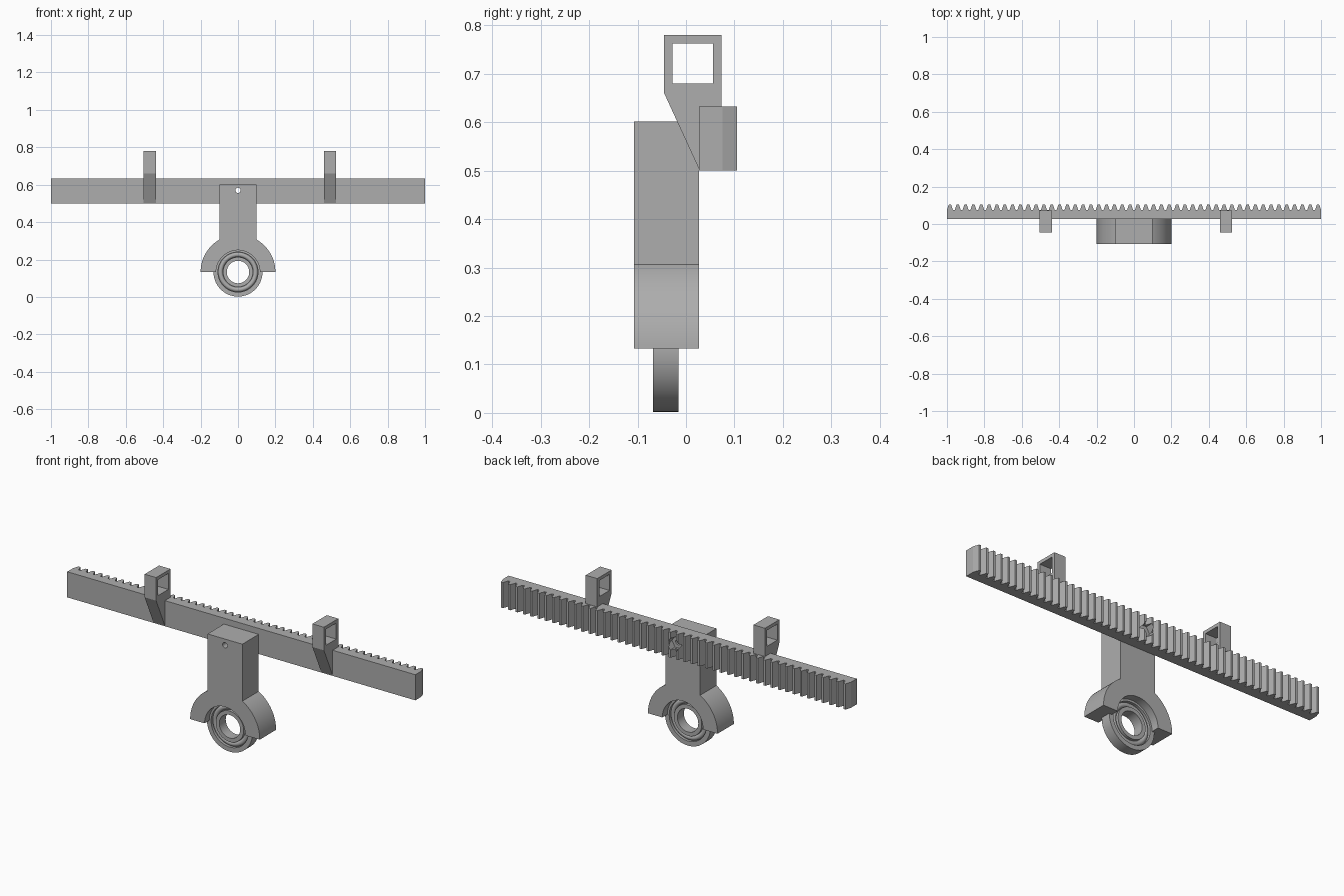
import bpy, bmesh, math
from mathutils import Vector

cube = bpy.data.objects.get("Cube")
if cube:
    bpy.data.objects.remove(cube, do_unlink=True)

grey = bpy.data.materials.new("plain grey")
grey.use_nodes = True
grey.diffuse_color = (0.42, 0.42, 0.42, 1)
grey.node_tree.nodes["Principled BSDF"].inputs["Base Color"].default_value = (0.42, 0.42, 0.42, 1)

AXLE_Z = 0.133          # height of the bearing axis
FRONT, BACK = -0.107, 0.027   # depth of the arm


def finish(name, bm):
    bmesh.ops.recalc_face_normals(bm, faces=bm.faces)
    mesh = bpy.data.meshes.new(name)
    bm.to_mesh(mesh)
    bm.free()
    mesh.materials.append(grey)
    obj = bpy.data.objects.new(name, mesh)
    bpy.context.collection.objects.link(obj)
    return obj


def prism(name, profile, axis, lo, hi):
    """Extrude a 2D profile along x, y or z."""
    def place(a, b):
        return {"x": (lo, a, b), "y": (a, lo, b), "z": (a, b, lo)}[axis]
    bm = bmesh.new()
    face = bm.faces.new([bm.verts.new(place(a, b)) for a, b in profile])
    out = bmesh.ops.extrude_face_region(bm, geom=[face])
    step = Vector([hi - lo if axis == k else 0 for k in "xyz"])
    bmesh.ops.translate(bm, vec=step, verts=[v for v in out["geom"] if isinstance(v, bmesh.types.BMVert)])
    return finish(name, bm)


def circle(r, z, n=64):
    return [(r * math.cos(math.tau * i / n), z + r * math.sin(math.tau * i / n)) for i in range(n)]


def cut(obj, *cutters):
    for cutter in cutters:
        cutter.hide_render = True
        mod = obj.modifiers.new("cut", "BOOLEAN")
        mod.operation, mod.solver, mod.object = "DIFFERENCE", "EXACT", cutter
        bpy.context.view_layer.objects.active = obj
        bpy.ops.object.modifier_apply(modifier=mod.name)
        bpy.data.objects.remove(cutter, do_unlink=True)


def smooth(obj):
    bpy.ops.object.select_all(action="DESELECT")
    obj.select_set(True)
    bpy.context.view_layer.objects.active = obj
    bpy.ops.object.shade_smooth_by_angle(angle=math.radians(30))


# Toothed rack
teeth, module = 48, 0.01333
pitch = math.pi * module
root, tip = 0.075, 0.105
outline = [(-1, BACK), (-1, root)]
for i in range(teeth):
    x = (i - (teeth - 1) / 2) * pitch
    for offset, y in ((-1.22, root), (-0.42, tip), (0.42, tip), (1.22, root)):
        outline.append((max(-0.9999, min(0.9999, x + offset * module)), y))
outline += [(1, root), (1, BACK)]
rack = prism("toothed_rack", outline, "z", 0.50, 0.633)
cut(rack,
    prism("screw_cutter", circle(0.014, 0.57, 24), "y", 0, 0.2),
    prism("nut_cutter", circle(0.035, 0.57, 6), "y", 0.065, 0.2))

# Loop brackets standing on the rack
bracket = [(-0.045, 0.78), (0.073, 0.78), (0.073, 0.633), (BACK, 0.633), (BACK, 0.503), (-0.045, 0.66)]
window = [(-0.028, 0.68), (0.056, 0.68), (0.056, 0.763), (-0.028, 0.763)]
for name, x in (("right_bracket", -0.472), ("left_bracket", 0.492)):
    loop = prism(name, bracket, "x", x - 0.033, x + 0.033)
    cut(loop, prism("window_cutter", window, "x", x - 0.1, x + 0.1))

# Arm with a half-round bearing housing
radius, half = 0.2, 0.1
start = math.acos(half / radius)
arc = [(radius * math.cos(start * i / 20), AXLE_Z + radius * math.sin(start * i / 20)) for i in range(21)]
side = arc + [(half, 0.602)]
arm = prism("bearing_arm", side + [(-x, z) for x, z in reversed(side)], "y", FRONT, BACK)
cut(arm,
    prism("opening_cutter", circle(0.117, AXLE_Z), "y", -0.3, 0.3),
    prism("pocket_cutter", circle(0.134, AXLE_Z), "y", -0.069, -0.014),
    prism("hole_cutter", circle(0.014, 0.57, 24), "y", -0.3, 0.3))
smooth(arm)

# Ball bearing: lathed section with races and a rounded channel between them
w = 0.0265
front_half = [(0.06, w), (0.08, w), (0.08, 0.012)]
front_half += [(0.0935 - 0.0135 * math.cos(math.pi * i / 8), 0.007 + 0.0135 * math.sin(math.pi * i / 8))
               for i in range(1, 8)]
front_half += [(0.107, 0.012), (0.107, w), (0.131, w)]
section = front_half + [(r, -y) for r, y in reversed(front_half)]
bm = bmesh.new()
verts = [bm.verts.new((r, y - 0.0415, AXLE_Z)) for r, y in section]
edges = [bm.edges.new((verts[i - 1], verts[i])) for i in range(len(verts))]
bmesh.ops.spin(bm, geom=verts + edges, cent=(0, 0, AXLE_Z), axis=(0, 1, 0), angle=math.tau,
               steps=64, use_merge=True)
bmesh.ops.remove_doubles(bm, verts=bm.verts, dist=0.0001)
smooth(finish("ball_bearing", bm))
